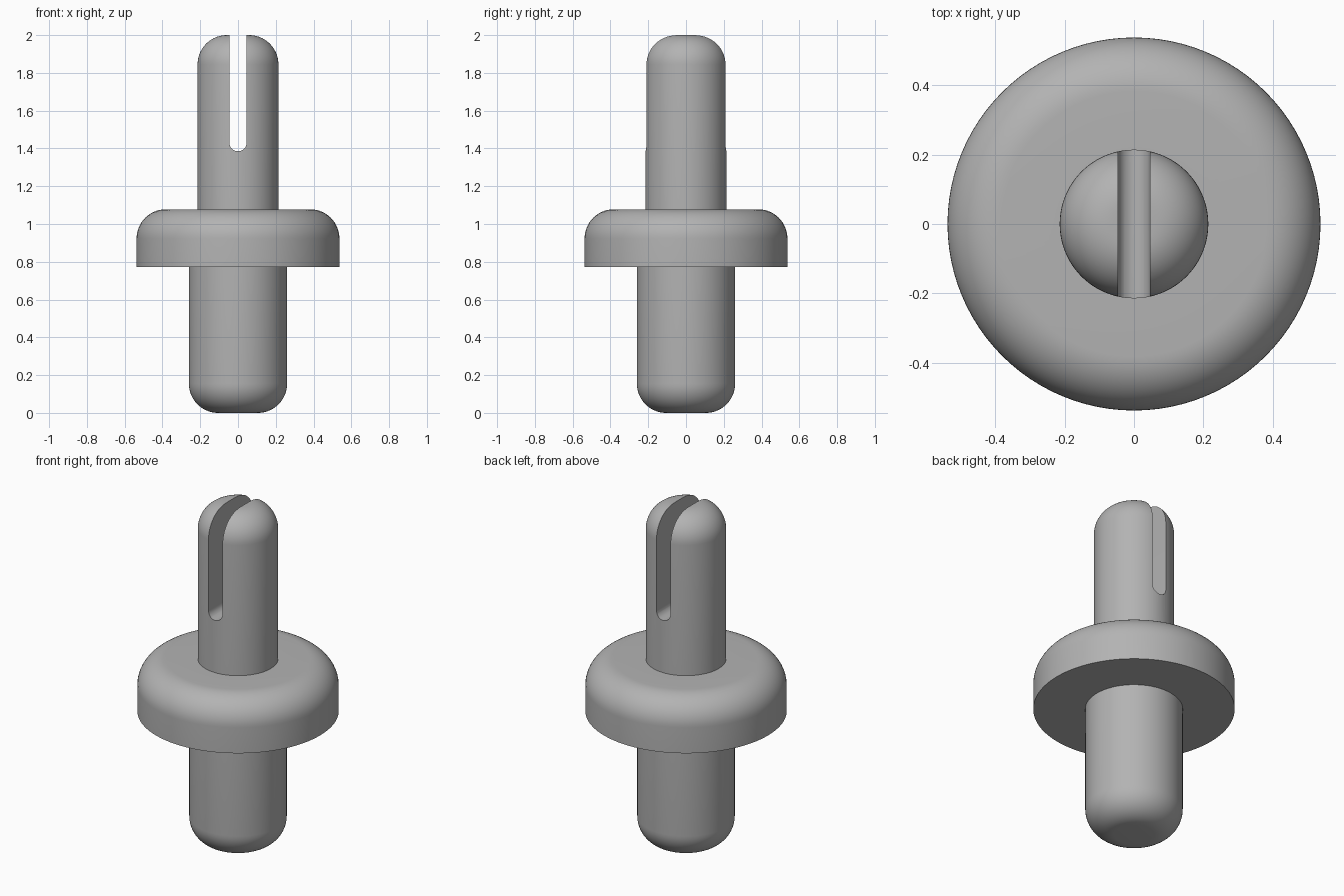
import bpy
import bmesh
from math import cos, sin, pi, radians

SIDES = 96
STEPS = 14

default = bpy.data.objects.get("Cube")
if default:
    bpy.data.objects.remove(default, do_unlink=True)


def make_material(name, value):
    mat = bpy.data.materials.new(name)
    mat.use_nodes = True
    colour = (value, value, value, 1)
    mat.diffuse_color = colour
    mat.node_tree.nodes["Principled BSDF"].inputs["Base Color"].default_value = colour
    return mat


def arc(cx, cz, r, start, end):
    """Points on a circular arc, angles in degrees."""
    angles = [radians(start + (end - start) * i / STEPS) for i in range(STEPS + 1)]
    return [(cx + r * cos(a), cz + r * sin(a)) for a in angles]


def add_object(name, bm, mat):
    bmesh.ops.recalc_face_normals(bm, faces=bm.faces)
    mesh = bpy.data.meshes.new(name)
    bm.to_mesh(mesh)
    bm.free()
    mesh.materials.append(mat)
    obj = bpy.data.objects.new(name, mesh)
    bpy.context.collection.objects.link(obj)
    return obj


def lathe(name, profile, mat):
    """Revolve an (r, z) profile about z and close both flat ends."""
    bm = bmesh.new()
    rings = [[bm.verts.new((r * cos(2 * pi * i / SIDES), r * sin(2 * pi * i / SIDES), z))
              for i in range(SIDES)] for r, z in profile]
    for low, high in zip(rings, rings[1:]):
        for i in range(SIDES):
            j = (i + 1) % SIDES
            bm.faces.new((low[i], low[j], high[j], high[i]))
    bm.faces.new(rings[0])
    bm.faces.new(rings[-1])
    return add_object(name, bm, mat)


def extrude_y(name, outline, depth, mat):
    """Extrude an (x, z) outline through the model along y."""
    bm = bmesh.new()
    face = bm.faces.new([bm.verts.new((x, -depth / 2, z)) for x, z in outline])
    moved = bmesh.ops.extrude_face_region(bm, geom=[face])["geom"]
    bmesh.ops.translate(bm, vec=(0, depth, 0),
                        verts=[v for v in moved if isinstance(v, bmesh.types.BMVert)])
    return add_object(name, bm, mat)


grey = make_material("light grey", 0.45)

# Rounded lower shaft, domed collar and rounded upper pin in one turned profile
shaft_r, collar_r, pin_r, fillet = 0.26, 0.537, 0.214, 0.155
collar_bottom, collar_top, height = 0.772, 1.078, 2.0
profile = arc(shaft_r - fillet, fillet, fillet, -90, 0)
profile += [(shaft_r, collar_bottom), (collar_r, collar_bottom)]
profile += arc(collar_r - fillet, collar_top - fillet, fillet, 0, 90)
profile += [(pin_r, collar_top)]
profile += arc(pin_r - fillet, height - fillet, fillet, 0, 90)
body = lathe("stepped_pin", profile, grey)

# Round-bottomed slot through the upper pin
slot_r, slot_bottom = 0.046, 1.385
outline = arc(0, slot_bottom + slot_r, slot_r, 180, 360)
outline += [(slot_r, height + 0.1), (-slot_r, height + 0.1)]
cutter = extrude_y("slot_cutter", outline, 1, grey)
cutter.hide_render = True

bpy.ops.object.select_all(action="DESELECT")
body.select_set(True)
bpy.context.view_layer.objects.active = body
cut = body.modifiers.new("slot", "BOOLEAN")
cut.operation = "DIFFERENCE"
cut.solver = "EXACT"
cut.object = cutter
bpy.ops.object.modifier_apply(modifier=cut.name)
bpy.data.objects.remove(cutter, do_unlink=True)

# Smooth rounded surfaces, crisp steps and slot edges
bpy.ops.object.shade_smooth_by_angle(angle=radians(30))
